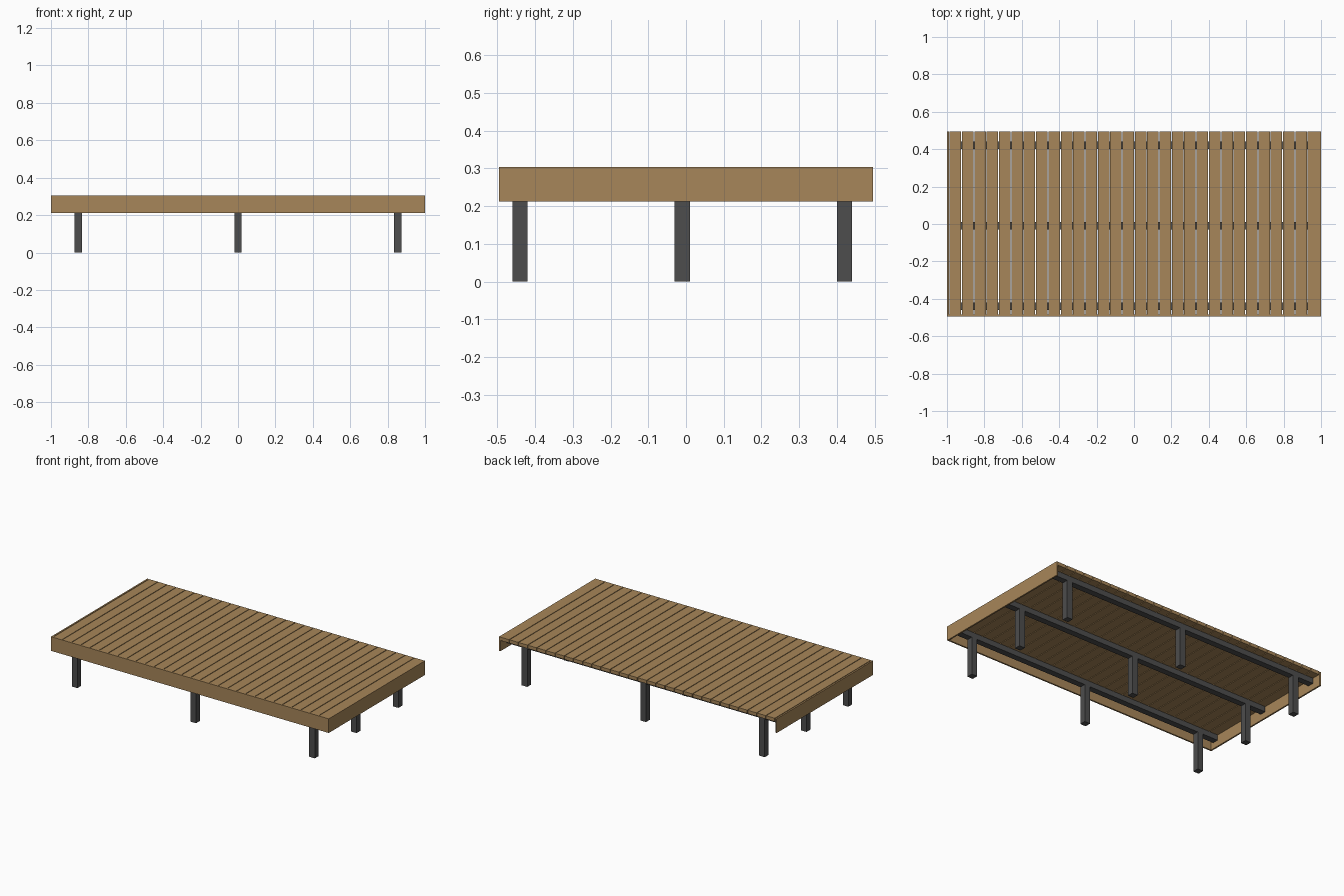
import bpy

cube = bpy.data.objects.get("Cube")
if cube:
    bpy.data.objects.remove(cube, do_unlink=True)


def material(name, color):
    mat = bpy.data.materials.new(name)
    mat.use_nodes = True
    mat.diffuse_color = color
    mat.node_tree.nodes["Principled BSDF"].inputs["Base Color"].default_value = color
    return mat


wood = material("tan_wood", (0.39, 0.24, 0.10, 1))
metal = material("dark_grey_metal", (0.075, 0.075, 0.075, 1))


def box(name, mat, x, y, z):
    """Add a box from (low, high) pairs along each axis."""
    spans = (x, y, z)
    bpy.ops.mesh.primitive_cube_add(size=1, location=[(a + b) / 2 for a, b in spans])
    obj = bpy.context.object
    obj.name = name
    obj.scale = [b - a for a, b in spans]
    bpy.ops.object.transform_apply(location=False, rotation=False, scale=True)
    obj.data.materials.append(mat)
    return obj


HALF_X, HALF_Y, TOP = 1.0, 0.495, 0.304
BOARD, SKIRT_LOW = 0.01, 0.212
PLANK_LOW, BEAM_LOW, GAP = 0.282, 0.247, 0.0045
COUNT = 30

# Deck planks with open gaps, running front to back
inner = HALF_X - BOARD
pitch = 2 * inner / COUNT
for i in range(COUNT):
    right = -inner + (i + 1) * pitch
    box(f"plank_{i + 1}", wood, (right - pitch + GAP, right),
        (-HALF_Y + BOARD, HALF_Y), (PLANK_LOW, TOP))

# Skirt boards on the front and both sides, back left open
box("front_skirt", wood, (-HALF_X, HALF_X), (-HALF_Y, -HALF_Y + BOARD), (SKIRT_LOW, TOP))
for name, side in (("left_skirt", 1), ("right_skirt", -1)):
    box(name, wood, sorted((side * inner, side * HALF_X)),
        (-HALF_Y + BOARD, HALF_Y), (SKIRT_LOW, TOP))

# Beams under the planks, each on three square posts
HALF_POST = 0.02
for row, y in (("front", -0.44), ("middle", -0.01), ("back", 0.42)):
    span = (y - HALF_POST, y + HALF_POST)
    box(f"{row}_beam", metal, (-inner + 0.005, inner - 0.005), span, (BEAM_LOW, PLANK_LOW))
    for place, x in (("right", -0.855), ("centre", 0), ("left", 0.855)):
        box(f"{row}_{place}_post", metal, (x - HALF_POST, x + HALF_POST), span, (0, BEAM_LOW))
